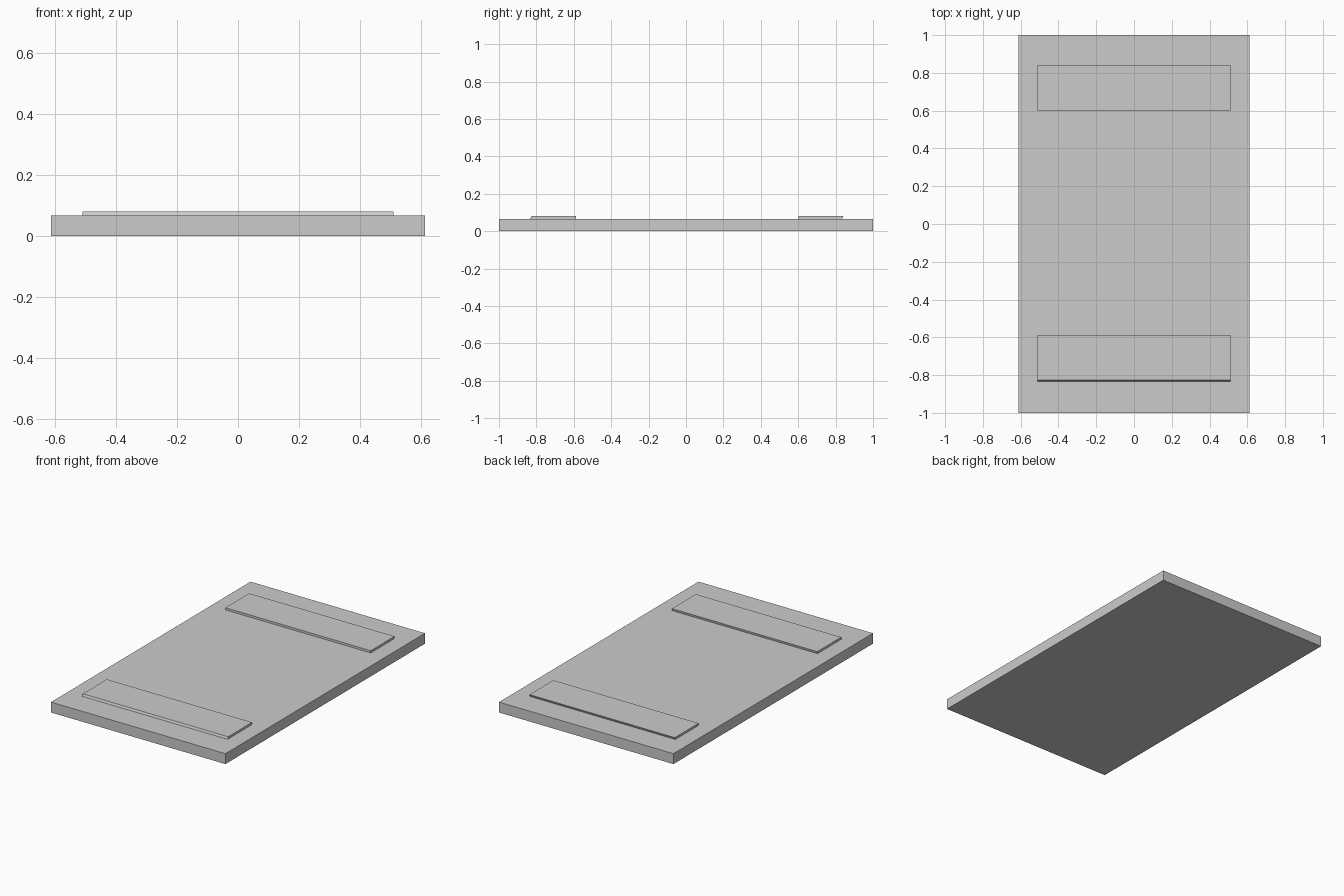
import bpy
import bmesh

if "Cube" in bpy.data.objects:
    bpy.data.objects.remove(bpy.data.objects["Cube"])

SLAB_TOP = 0.066


def prism(name, half_width, profile):
    """Extrude a (y, z) side profile symmetrically along x."""
    bm = bmesh.new()
    side = bm.faces.new([bm.verts.new((-half_width, y, z)) for y, z in profile])
    ext = bmesh.ops.extrude_face_region(bm, geom=[side], use_keep_orig=True)
    verts = [g for g in ext["geom"] if isinstance(g, bmesh.types.BMVert)]
    bmesh.ops.translate(bm, verts=verts, vec=(2 * half_width, 0, 0))
    bmesh.ops.recalc_face_normals(bm, faces=bm.faces)
    mesh = bpy.data.meshes.new(name)
    bm.to_mesh(mesh)
    bm.free()
    obj = bpy.data.objects.new(name, mesh)
    bpy.context.collection.objects.link(obj)
    return obj


# Flat base board
prism("base_slab", 0.612, [(-1, 0), (1, 0), (1, SLAB_TOP), (-1, SLAB_TOP)])

# Thin raised strips near each end: bottom and top y limits
strips = {
    "front_strip": (-0.833, -0.59, -0.827, -0.587),
    "back_strip": (0.602, 0.835, 0.602, 0.841),
}
for name, (b0, b1, t0, t1) in strips.items():
    prism(name, 0.51, [(b0, SLAB_TOP), (b1, SLAB_TOP), (t1, 0.08), (t0, 0.08)])
